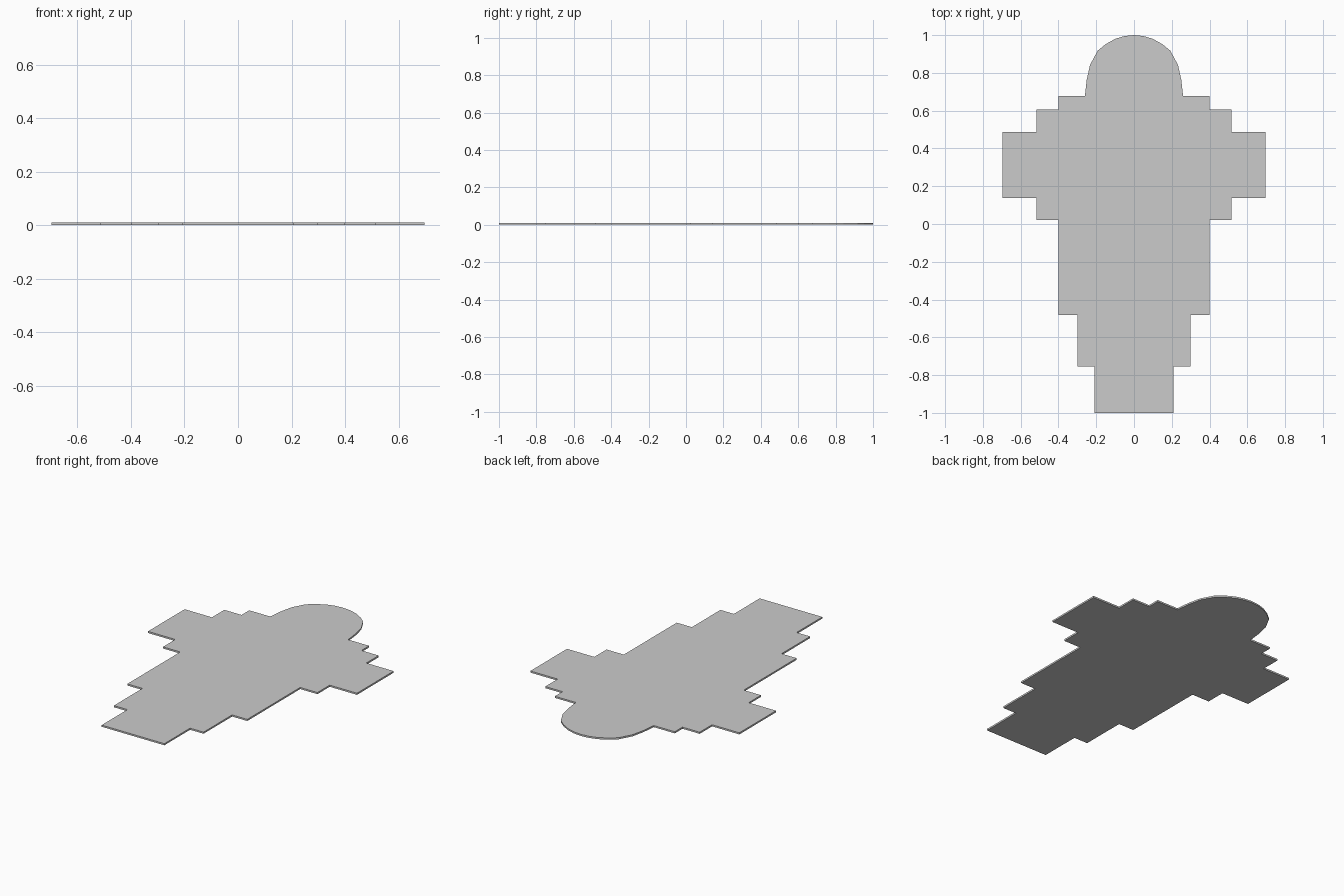
import bpy, bmesh

if "Cube" in bpy.data.objects:
    bpy.data.objects.remove(bpy.data.objects["Cube"])

THICKNESS = 0.01

# Right half of the outline: stepped sides, then the rounded end
steps = [(0.209, -1.0, -0.755), (0.299, -0.755, -0.483), (0.40, -0.483, 0.021),
         (0.515, 0.021, 0.138), (0.697, 0.138, 0.487), (0.515, 0.487, 0.605),
         (0.40, 0.605, 0.678)]
half = [(x, y) for x, low, high in steps for y in (low, high)]
half += [(0.26, 0.678), (0.25, 0.765), (0.233, 0.842), (0.192, 0.918),
         (0.15, 0.952), (0.10, 0.98), (0.05, 0.995)]

# Mirror to the left side around the tip
outline = half + [(0, 1.0)] + [(-x, y) for x, y in reversed(half)]

# Thin flat plate extruded from the outline
bm = bmesh.new()
face = bm.faces.new([bm.verts.new((x, y, 0)) for x, y in outline])
top = bmesh.ops.extrude_face_region(bm, geom=[face], use_keep_orig=True)
verts = [g for g in top["geom"] if isinstance(g, bmesh.types.BMVert)]
bmesh.ops.translate(bm, verts=verts, vec=(0, 0, THICKNESS))
bmesh.ops.recalc_face_normals(bm, faces=bm.faces)

mesh = bpy.data.meshes.new("stepped_plate")
bm.to_mesh(mesh)
bm.free()
plate = bpy.data.objects.new("stepped_plate", mesh)
bpy.context.collection.objects.link(plate)
